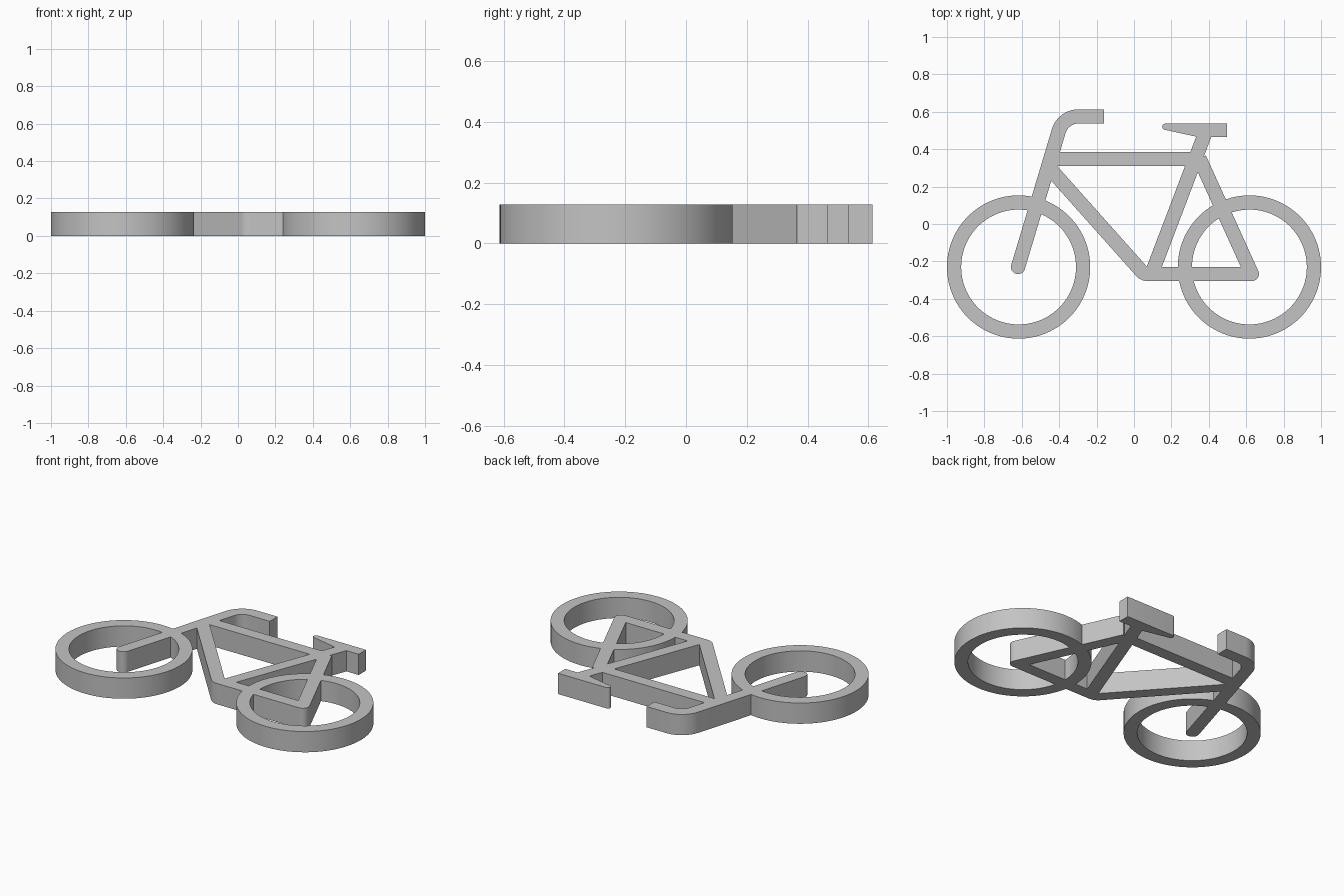
import bpy, bmesh, math
from mathutils import Vector
from mathutils.geometry import delaunay_2d_cdt

cube = bpy.data.objects.get("Cube")
if cube:
    bpy.data.objects.remove(cube, do_unlink=True)

HEIGHT = 0.128
HALF = 0.038          # half the tube width
AXLE_Y = -0.23
points, faces = [], []


def add_polygon(corners):
    """Add a flat shape, counter-clockwise, skipping slivers."""
    area = sum(a.cross(b) for a, b in zip(corners, corners[1:] + corners[:1]))
    if abs(area) < 1e-7:
        return
    if area < 0:
        corners = corners[::-1]
    faces.append(list(range(len(points), len(points) + len(corners))))
    points.extend(corners)


def circle(x, y, radius, count):
    steps = [math.tau * i / count for i in range(count)]
    return [Vector((x + radius * math.cos(a), y + radius * math.sin(a))) for a in steps]


def add_ribbon(path, closed=False):
    """Sweep the tube width along a path."""
    count, sides = len(path), []
    for i, p in enumerate(path):
        before = path[i - 1] if closed or i else p
        after = path[(i + 1) % count] if closed or i < count - 1 else p
        along = (after - before).normalized()
        across = Vector((-along.y, along.x)) * HALF
        sides.append((p + across, p - across))
    for i in range(count if closed else count - 1):
        (a, b), (c, d) = sides[i], sides[(i + 1) % count]
        add_polygon([a, b, d, c])


def bent_path(start, corner, end, radius, steps=14):
    """Two straight runs joined by a round bend."""
    start, corner, end = Vector(start), Vector(corner), Vector(end)
    u, v = (corner - start).normalized(), (end - corner).normalized()
    turn = u.angle_signed(v)
    sign = -1 if u.cross(v) < 0 else 1
    size = abs(turn)
    first = corner - u * radius * math.tan(size / 2)
    inward = Vector((-u.y, u.x)) * sign
    arc = [first + u * radius * math.sin(t) + inward * radius * (1 - math.cos(t))
           for t in (size * i / steps for i in range(steps + 1))]
    return [start] + arc + [end]


def add_tube(start, end):
    add_ribbon([Vector(start), Vector(end)])


# Wheels
for side in (-1, 1):
    add_ribbon(circle(side * 0.617, AXLE_Y, 0.345, 96), closed=True)

# Fork and handlebar in one bent bar, with a rounded axle end
add_ribbon(bent_path((-0.62, AXLE_Y), (-0.379, 0.575), (-0.16, 0.575), 0.11))
add_polygon(circle(-0.62, AXLE_Y, HALF, 32))

# Down tube and chain stay in one bent bar, with a rounded rear end
add_ribbon(bent_path((-0.459, 0.307), (0.053, -0.267), (0.63, -0.267), 0.042))
add_polygon(circle(0.63, -0.267, HALF, 32))

# Top tube, seat tube, seat stay
add_tube((-0.447, 0.347), (0.327, 0.347))
add_tube((0.094, -0.267), (0.378, 0.48))
add_tube((0.63, -0.267), (0.35, 0.35))

# Saddle with a rounded nose
add_polygon([Vector(p) for p in ((0.168, 0.537), (0.164, 0.504), (0.337, 0.466),
                                 (0.497, 0.466), (0.497, 0.537))])
add_polygon(circle(0.168, 0.52, 0.017, 24))

# Merge all flat shapes into one outline and keep only the covered area
flat, _, triangles, _, _, owners = delaunay_2d_cdt(points, [], faces, 0, 1e-5)
bm = bmesh.new()
verts = [bm.verts.new((p.x, p.y, 0)) for p in flat]
for tri, owner in zip(triangles, owners):
    if owner:
        bm.faces.new([verts[i] for i in tri])
bmesh.ops.delete(bm, geom=[v for v in bm.verts if not v.link_faces], context='VERTS')

# Raise the outline to full thickness
raised = bmesh.ops.extrude_face_region(bm, geom=bm.faces[:], use_keep_orig=True)
bmesh.ops.translate(bm, vec=(0, 0, HEIGHT),
                    verts=[g for g in raised["geom"] if isinstance(g, bmesh.types.BMVert)])
bmesh.ops.recalc_face_normals(bm, faces=bm.faces[:])

mesh = bpy.data.meshes.new("bicycle_cutout")
bm.to_mesh(mesh)
bm.free()
bicycle = bpy.data.objects.new("bicycle_cutout", mesh)
bpy.context.collection.objects.link(bicycle)

# Plain grey
grey = bpy.data.materials.new("light_grey")
grey.use_nodes = True
grey.diffuse_color = (0.55, 0.55, 0.55, 1)
grey.node_tree.nodes["Principled BSDF"].inputs["Base Color"].default_value = grey.diffuse_color
mesh.materials.append(grey)

bpy.ops.object.select_all(action='DESELECT')
bicycle.select_set(True)
bpy.context.view_layer.objects.active = bicycle
bpy.ops.object.shade_smooth_by_angle(angle=math.radians(25))
